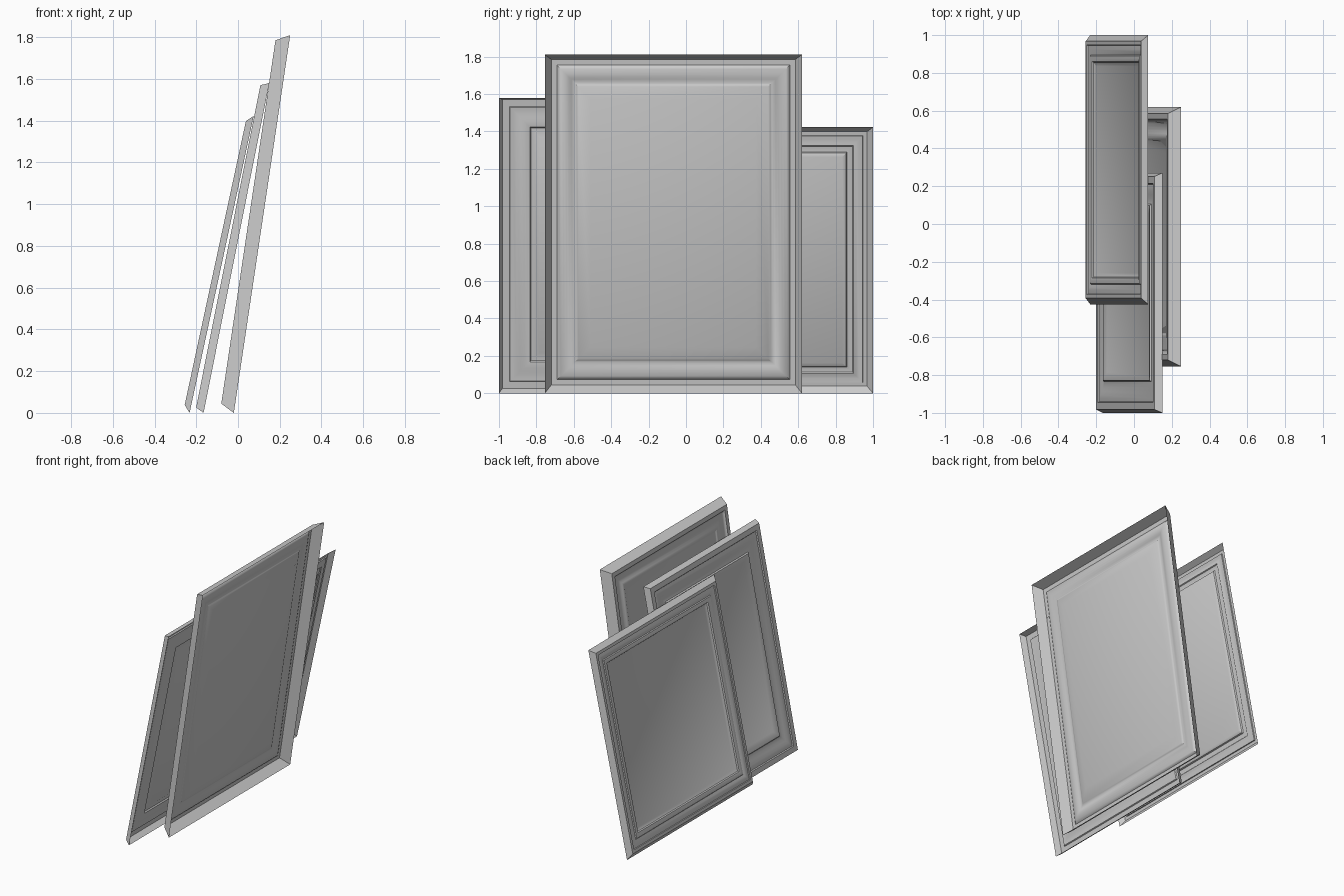
import bpy, bmesh
from math import sin, cos, atan2, hypot, radians
from mathutils import Vector

cube = bpy.data.objects.get("Cube")
if cube:
    bpy.data.objects.remove(cube, do_unlink=True)

grey = bpy.data.materials.new("plain grey")
grey.use_nodes = True
COLOUR = (0.6, 0.6, 0.6, 1)
grey.diffuse_color = COLOUR
grey.node_tree.nodes["Principled BSDF"].inputs["Base Color"].default_value = COLOUR


def leaning_frame(name, y_min, y_max, foot, head, profile):
    """Mitred open-backed moulding with a flat panel; profile is (inset, depth)."""
    lean = atan2(head[0] - foot[0], head[1] - foot[1])
    height = hypot(head[0] - foot[0], head[1] - foot[1])
    origin = Vector((foot[0], 0, foot[1]))
    up = Vector((sin(lean), 0, cos(lean)))
    front = Vector((-cos(lean), 0, sin(lean)))
    bm = bmesh.new()
    rings = []
    for inset, depth in profile:
        a, b = y_min + inset, y_max - inset
        lo, hi = inset, height - inset
        rings.append([bm.verts.new(origin + up * h + front * depth + Vector((0, y, 0)))
                      for y, h in ((a, lo), (b, lo), (b, hi), (a, hi))])
    # moulding strips between neighbouring rings
    for outer, inner in zip(rings, rings[1:]):
        for i in range(4):
            j = (i + 1) % 4
            bm.faces.new((outer[i], inner[i], inner[j], outer[j]))
    # recessed panel
    bm.faces.new(rings[-1][::-1])
    bm.normal_update()
    mesh = bpy.data.meshes.new(name)
    bm.to_mesh(mesh)
    bm.free()
    mesh.materials.append(grey)
    obj = bpy.data.objects.new(name, mesh)
    bpy.context.collection.objects.link(obj)
    bpy.ops.object.select_all(action='DESELECT')
    obj.select_set(True)
    bpy.context.view_layer.objects.active = obj
    bpy.ops.object.shade_smooth_by_angle(angle=radians(28))


# large frame: broad cove, round bead and long inner slope
leaning_frame("large_frame", -0.755, 0.62, (-0.02, 0), (0.25, 1.81), [
    (0, 0), (0.035, 0.066), (0.065, 0.066), (0.07, 0.06), (0.085, 0.053),
    (0.1, 0.049), (0.115, 0.048), (0.13, 0.051), (0.142, 0.056), (0.152, 0.058),
    (0.162, 0.057), (0.17, 0.053), (0.18, 0.048), (0.245, 0.027)])

# medium frame: flat rim, scooped middle and stepped lip
leaning_frame("medium_frame", -1, 0.27, (-0.165, 0), (0.15, 1.58), [
    (0, 0), (0.018, 0.04), (0.055, 0.04), (0.06, 0.033), (0.075, 0.034),
    (0.095, 0.032), (0.115, 0.028), (0.135, 0.025), (0.15, 0.024),
    (0.165, 0.026), (0.172, 0.034), (0.185, 0.034), (0.215, 0.02)])

# small frame: narrow stepped moulding
leaning_frame("small_frame", -0.425, 1, (-0.232, 0), (0.075, 1.423), [
    (0, 0), (0.032, 0.031), (0.053, 0.031), (0.055, 0.024), (0.075, 0.026),
    (0.09, 0.023), (0.105, 0.018), (0.11, 0.024), (0.125, 0.025),
    (0.14, 0.021), (0.145, 0.012), (0.165, 0.003)])
